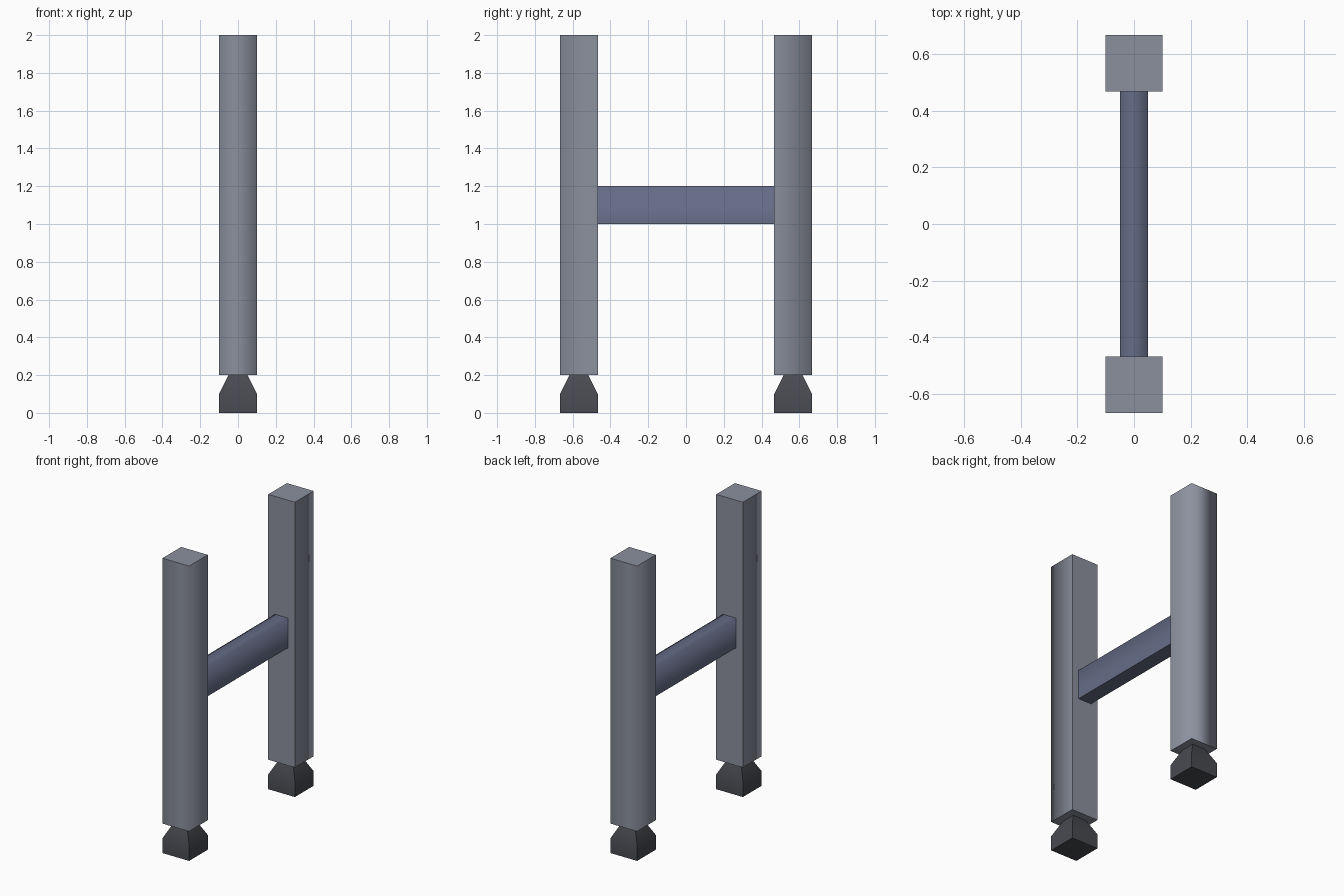
import bpy, bmesh, math

if "Cube" in bpy.data.objects:
    bpy.data.objects.remove(bpy.data.objects["Cube"])

OUT, INN, HALF = 0.667, 0.467, 0.1   # outer / inner y of the posts, half width


def material(name, color):
    m = bpy.data.materials.new(name)
    m.diffuse_color = (*color, 1)
    m.use_nodes = True
    m.node_tree.nodes["Principled BSDF"].inputs["Base Color"].default_value = m.diffuse_color
    return m


def loft(name, center_y, rings, soft, mat=None):
    """Closed four-sided loft; rings are (half_x, half_y, z), soft(edge) picks smooth edges."""
    bm = bmesh.new()
    loops = [[bm.verts.new((sx * hx, center_y + sy * hy, z))
              for sx, sy in ((-1, -1), (1, -1), (1, 1), (-1, 1))] for hx, hy, z in rings]
    for a, b in zip(loops, loops[1:]):
        for i in range(4):
            j = (i + 1) % 4
            bm.faces.new((a[i], a[j], b[j], b[i]))
    bm.faces.new(loops[0][::-1])
    bm.faces.new(loops[-1])
    bm.normal_update()
    for f in bm.faces:
        f.smooth = True
    for e in bm.edges:
        e.smooth = soft(e)
    me = bpy.data.meshes.new(name)
    bm.to_mesh(me)
    bm.free()
    ob = bpy.data.objects.new(name, me)
    bpy.context.collection.objects.link(ob)
    if mat:
        me.materials.append(mat)
    return ob


post_grey = material("post_grey", (0.26, 0.28, 0.34))
rail_blue = material("rail_blue", (0.13, 0.15, 0.24))
foot_dark = material("foot_dark", (0.065, 0.068, 0.08))

for side, label in ((-1, "front"), (1, "back")):
    y = side * (OUT + INN) / 2

    # Post: outer vertical corners are shaded soft, the rest stay crisp
    def outer_corner(e):
        a, b = (v.co for v in e.verts)
        return abs(a.z - b.z) > 1 and abs(a.y) > 0.6

    loft(label + "_post", y, [(HALF, HALF, 0.2), (HALF, HALF, 2.0)], outer_corner, post_grey)

    # Foot: square block tapering to a neck under the post
    loft(label + "_foot", y, [(HALF, HALF, 0), (HALF, HALF, 0.1), (0.05, 0.05, 0.2)],
         lambda e: e.calc_face_angle() < math.radians(30), foot_dark)

# Cross rail: long upper edges are shaded soft
loft("cross_rail", 0, [(0.05, INN, 1.0), (0.05, INN, 1.2)],
     lambda e: all(v.co.z > 1.1 for v in e.verts) and e.calc_length() > 0.5, rail_blue)
